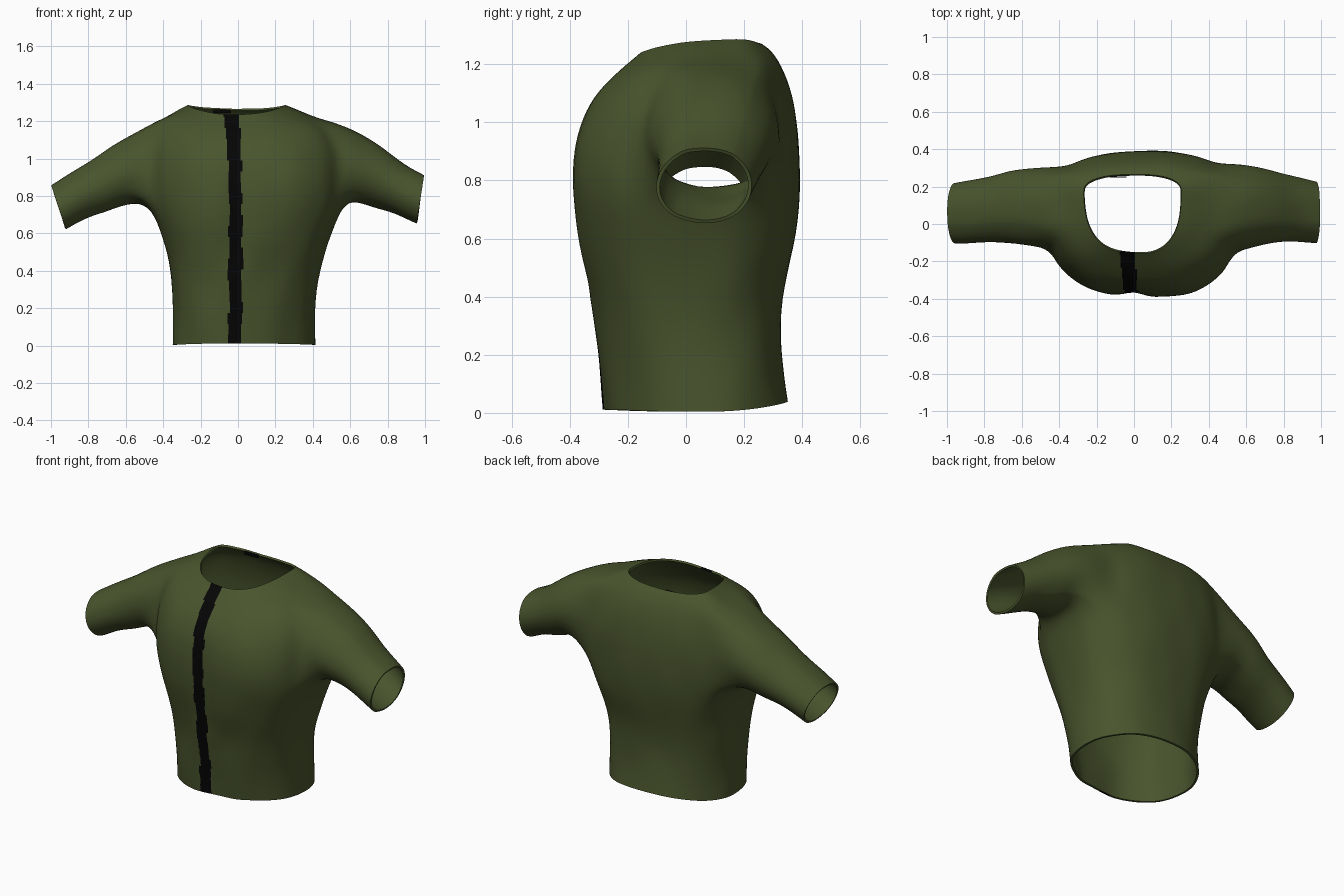
import bpy, bmesh, math, random
from mathutils import Vector, noise

random.seed(4)
if "Cube" in bpy.data.objects:
    bpy.data.objects.remove(bpy.data.objects["Cube"])


def make_material(name, colour):
    mat = bpy.data.materials.new(name)
    mat.use_nodes = True
    mat.diffuse_color = colour
    bsdf = mat.node_tree.nodes["Principled BSDF"]
    bsdf.inputs["Base Color"].default_value = colour
    bsdf.inputs["Roughness"].default_value = 0.9
    return mat


olive = make_material("olive cloth", (0.067, 0.089, 0.026, 1))
black = make_material("black trim", (0.0015, 0.0015, 0.0015, 1))

COLS = 32

# Body rings: z front, z side, z back, x right, x left, y front, y back, y of widest point
RINGS = [
    (.012, .004, .04, -.35, .415, -.285, .352, .04),
    (.20, .20, .20, -.345, .41, -.305, .325, .03),
    (.40, .40, .40, -.36, .44, -.325, .325, .03),
    (.58, .58, .58, -.40, .49, -.37, .375, .04),
    (.74, .73, .74, -.46, .55, -.395, .39, .05),
    (.88, .84, .88, -.48, .57, -.395, .39, .06),
    (.99, .95, .99, -.48, .57, -.37, .385, .07),
    (1.09, 1.07, 1.09, -.47, .55, -.32, .365, .08),
    (1.17, 1.195, 1.20, -.44, .48, -.24, .325, .11),
    (1.21, 1.245, 1.25, -.35, .36, -.19, .29, .14),
    (1.235, 1.285, 1.265, -.27, .255, -.16, .265, .17),
]

# Sleeve stations: top x, top z, bottom x, bottom z, y front, y back
SLEEVES = {
    1: [(.61, 1.165, .61, .775, -.145, .325), (.72, 1.095, .72, .735, -.108, .295),
        (.85, 1.0, .84, .705, -.105, .262), (.995, .915, .955, .65, -.108, .232)],
    -1: [(-.57, 1.135, -.55, .775, -.125, .315), (-.70, 1.055, -.69, .71, -.11, .28),
         (-.85, .95, -.80, .685, -.108, .245), (-1.0, .86, -.92, .62, -.11, .22)],
}


def bend(v, power):
    return math.copysign(abs(v) ** power, v)


# Rounder and slightly turned at the hem, deeper on the left of the chest
def ring_point(ring, col):
    zf, zs, zb, xr, xl, yf, yb, cy = ring
    low = max(0, 1 - zs / 0.6)
    power = 0.78 + 0.13 * low
    a = 2 * math.pi * col / COLS
    c, s = bend(math.cos(a), power), bend(math.sin(a), power)
    x = c * (xl if c > 0 else -xr)
    depth = ((yb - cy) if s > 0 else (cy - yf)) * (1 + 0.12 * x * (1 - low))
    y = cy + s * depth + 0.06 * low * x
    z = zs + ((zb if s > 0 else zf) - zs) * math.sin(a) ** 2
    return Vector((x, y, z))


# Body loft, leaving an armhole on each side
bm = bmesh.new()
grid = [[bm.verts.new(ring_point(r, c)) for c in range(COLS)] for r in RINGS]
FRONT, BACK = -2, 4
BOTTOM, TOP = 4, 8
armhole = {1: [c % COLS for c in range(FRONT, BACK + 1)],
           -1: [COLS // 2 - c for c in range(BACK, FRONT - 1, -1)]}
open_columns = set(armhole[1][:-1] + armhole[-1][:-1])
for r in range(len(RINGS) - 1):
    for c in range(COLS):
        if BOTTOM <= r < TOP and c in open_columns:
            continue
        d = (c + 1) % COLS
        bm.faces.new((grid[r][c], grid[r][d], grid[r + 1][d], grid[r + 1][c]))


# Sleeves grown out of the armholes
def add_sleeve(side):
    cols = armhole[side]
    loop = [grid[BOTTOM][c] for c in cols]
    loop += [grid[r][cols[-1]] for r in range(BOTTOM + 1, TOP)]
    loop += [grid[TOP][c] for c in reversed(cols)]
    loop += [grid[r][cols[0]] for r in range(TOP - 1, BOTTOM, -1)]
    ys, zs = [v.co.y for v in loop], [v.co.z for v in loop]
    cy, cz = (min(ys) + max(ys)) / 2, (min(zs) + max(zs)) / 2
    ry, rz = (max(ys) - min(ys)) / 2, (max(zs) - min(zs)) / 2
    angles = [math.atan2((v.co.z - cz) / rz, (v.co.y - cy) / ry) for v in loop]
    for tx, tz, bx, bz, yf, yb in SLEEVES[side]:
        new = []
        for a in angles:
            t = (1 + math.sin(a)) / 2
            y = (yf + yb) / 2 + (yb - yf) / 2 * math.cos(a)
            new.append(bm.verts.new((bx + (tx - bx) * t, y, bz + (tz - bz) * t)))
        for i in range(len(loop)):
            j = (i + 1) % len(loop)
            bm.faces.new((loop[i], loop[j], new[j], new[i]))
        loop = new


add_sleeve(1)
add_sleeve(-1)
for v in [v for v in bm.verts if not v.link_faces]:
    bm.verts.remove(v)
bmesh.ops.recalc_face_normals(bm, faces=bm.faces)
base = bpy.data.meshes.new("shirt_cage")
bm.to_mesh(base)
bm.free()

# Smooth the cage into cloth
shirt = bpy.data.objects.new("shirt", base)
bpy.context.collection.objects.link(shirt)
sub = shirt.modifiers.new("smooth cloth", "SUBSURF")
sub.levels = sub.render_levels = 2
bpy.context.view_layer.update()
graph = bpy.context.evaluated_depsgraph_get()
cloth = bpy.data.meshes.new_from_object(shirt.evaluated_get(graph))
shirt.modifiers.clear()
shirt.data = cloth
cloth.materials.append(olive)
cloth.materials.append(black)

bm = bmesh.new()
bm.from_mesh(cloth)
bm.normal_update()

# Soft folds and the shallow dip between the chest halves
for v in bm.verts:
    p = v.co
    fold = noise.noise(Vector((p.x * 6, p.y * 6, p.z * 4))) * 0.007
    if p.y < 0 and 0.4 < p.z < 1.1:
        fold -= 0.025 * math.exp(-(p.x / 0.07) ** 2) * math.sin((p.z - 0.4) / 0.7 * math.pi)
    v.co = p + v.normal * fold


# Front closure: a ragged strip cut into the cloth band by band
def front_faces(z0, z1):
    picked = []
    for f in bm.faces:
        c = f.calc_center_median()
        if z0 < c.z < z1 and c.y < -0.1 and abs(c.x) < 0.25:
            picked.append(f)
    return picked


def cut(faces, point, normal):
    geom = set(faces)
    for f in faces:
        geom.update(f.edges)
        geom.update(f.verts)
    bmesh.ops.bisect_plane(bm, geom=list(geom), dist=1e-5, plane_co=point, plane_no=normal)


BANDS = 22
levels = [1.28 * i / BANDS for i in range(BANDS + 1)]
for z in levels[1:-1]:
    cut(front_faces(-1, 2), (0, 0, z), (0, 0, 1))
for z0, z1 in zip(levels, levels[1:]):
    lean = max(0, (z0 - 0.85) / 0.4) * 0.03
    x0 = -0.05 - lean + random.uniform(-0.008, 0.008)
    x1 = 0.022 - lean * 0.6 + random.uniform(-0.008, 0.008)
    for x in (x0, x1):
        cut(front_faces(z0, z1), (x, 0, 0), (1, 0, 0))
    for f in front_faces(z0, z1):
        if x0 < f.calc_center_median().x < x1:
            f.material_index = 1
bm.to_mesh(cloth)
bm.free()

# Plain olive lining gives the cloth its thickness
lining = shirt.modifiers.new("lining", "SOLIDIFY")
lining.thickness = 0.012
lining.offset = -1
lining.material_offset = -1
bpy.ops.object.select_all(action="DESELECT")
shirt.select_set(True)
bpy.context.view_layer.objects.active = shirt
bpy.ops.object.modifier_apply(modifier=lining.name)
bpy.ops.object.shade_smooth_by_angle(angle=math.radians(50))

# Small tab inside the back of the collar
bpy.ops.mesh.primitive_cube_add(size=1, location=(-0.085, 0.252, 1.253))
tab = bpy.context.object
tab.name = "collar_tab"
tab.scale = (0.09, 0.006, 0.02)
tab.data.materials.append(black)
